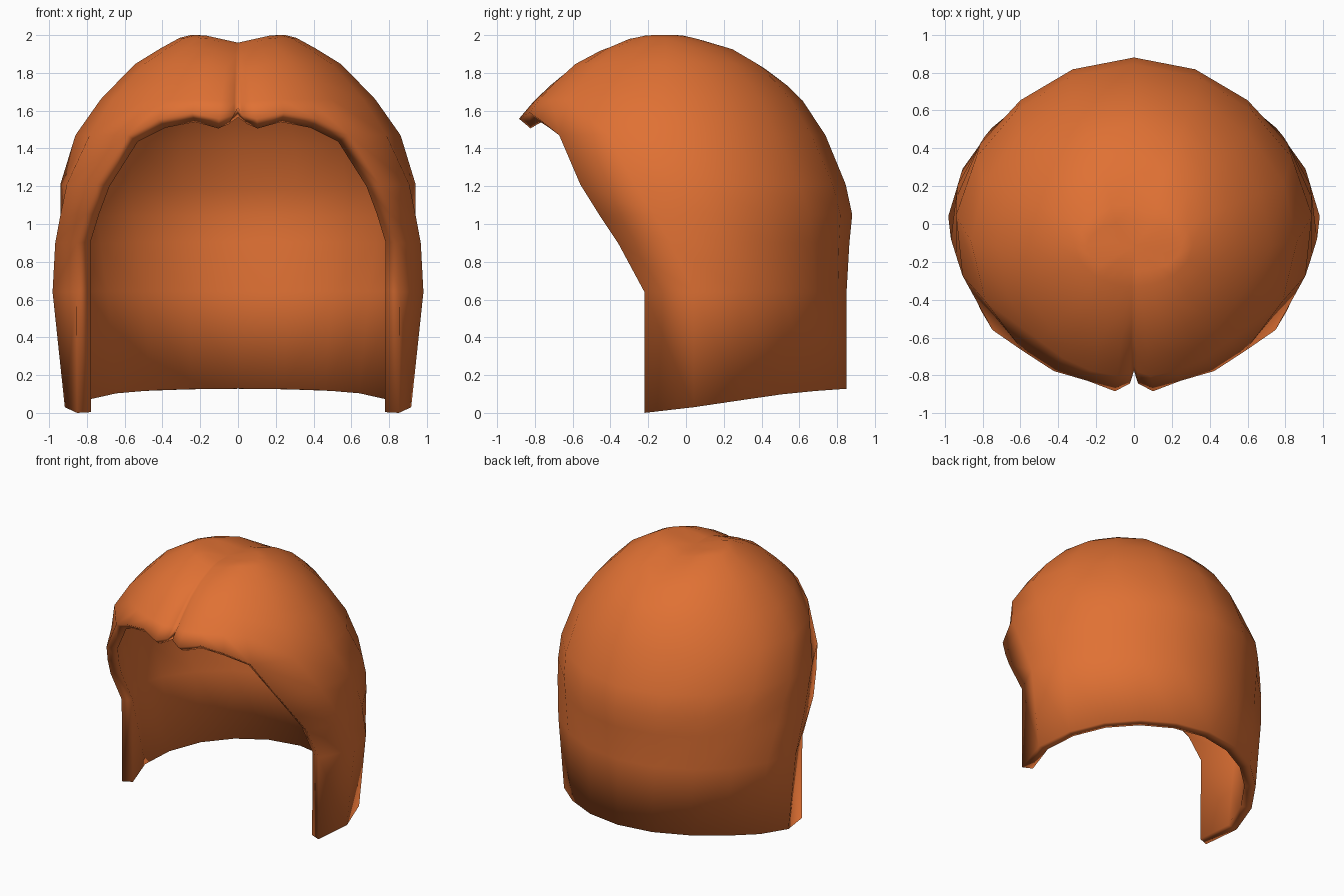
import bpy, math

cube = bpy.data.objects.get("Cube")
if cube:
    bpy.data.objects.remove(cube, do_unlink=True)

# Outer profile: height, half width, front y, back y
PROFILE = [
    (2.00, 0.25, -0.25, 0.02), (1.985, 0.31, -0.33, 0.11), (1.93, 0.41, -0.47, 0.28),
    (1.85, 0.54, -0.61, 0.42), (1.70, 0.69, -0.78, 0.59), (1.56, 0.82, -0.89, 0.685),
    (1.45, 0.87, -0.89, 0.75), (1.28, 0.94, -0.90, 0.83), (1.05, 0.955, -0.90, 0.88),
    (0.90, 0.97, -0.90, 0.865), (0.64, 0.985, -0.90, 0.85), (0.00, 0.92, -0.90, 0.85),
]
# Skirt rows: height, y of the face opening's edge, inward curl of that edge
SKIRT = [(1.21, -0.56, 1.0), (1.05, -0.46, 0.98), (0.90, -0.36, 0.955),
         (0.64, -0.22, 0.89), (0.0, -0.22, 0.95)]
HEM = [(-0.22, 0.0), (0.0, 0.025), (0.20, 0.05), (0.36, 0.08), (0.60, 0.11), (0.88, 0.13)]
FRINGE = [1.63, 1.585, 1.56, 1.59, 1.555, 1.47]  # lower edge heights of the front columns
FRONT = [0, 1.5, 7, 18, 31, 43]                  # azimuths of the front columns
SIDE = 6                                         # columns from temple to back
CAP_ROWS = [2.00, 1.985, 1.93, 1.85, 1.75, 1.66]


def clamp(v):
    return max(0.0, min(1.0, v))


def interp(table, key):
    """Linear interpolation of table rows by their first value."""
    rows = sorted(table)
    key = max(rows[0][0], min(rows[-1][0], key))
    for a, b in zip(rows, rows[1:]):
        if key <= b[0]:
            t = (key - a[0]) / (b[0] - a[0])
            return [p + (q - p) * t for p, q in zip(a[1:], b[1:])]


def groove(x, y, z):
    """Press the centre parting into the crown and the fringe."""
    top = clamp((z - 1.5) / 0.4) * clamp((0.8 - y) / 0.45)
    z -= 0.04 * clamp(1 - abs(x) / 0.18) * top
    dent = 0.02 * clamp(1 - abs(x) / 0.1) + 0.04 * clamp(1 - abs(x) / 0.03)
    y += dent * clamp((-0.45 - y) / 0.35)
    return (x, y, z)


def surface(z, azimuth, pull=1.0):
    """Point on the hair at a height and an azimuth measured from the front."""
    w, front, back = interp(PROFILE, z)
    mid, half = (front + back) / 2, (back - front) / 2
    # The back quarters are slightly flattened
    flat = 1 - 0.025 * math.sin(2 * azimuth) ** 2 if azimuth > math.pi / 2 else 1.0
    x = w * math.sin(azimuth) * pull * flat
    y = mid - half * math.cos(azimuth) * flat
    if z < 0.64:
        z += interp(HEM, y)[0] * (1 - z / 0.64)
    return groove(0.0 if abs(x) < 1e-5 else x, y, z)


def spread(start):
    """Azimuths from the opening's edge to the centre of the back."""
    return [start + (math.pi - start) * k / SIDE for k in range(SIDE + 1)]


verts = [groove(0, -0.12, 2.0)]
faces = []
temple = len(FRONT) - 1
angles = [math.radians(a) for a in FRONT[:-1]] + spread(math.radians(FRONT[-1]))
grid = []

# Crown rows, ending in the wavy fringe
for z in CAP_ROWS + [None]:
    row = []
    for j, a in enumerate(angles):
        height = z if z is not None else FRINGE[min(j, temple)]
        row.append(len(verts))
        verts.append(surface(height, a))
    grid.append(row)
faces += [(0, grid[0][j], grid[0][j + 1]) for j in range(len(angles) - 1)]

# Side and back rows, starting at the face opening and curling in along its edge
for z, edge_y, curl in SKIRT:
    w, front, back = interp(PROFILE, z)
    start = math.acos(((front + back) / 2 - edge_y) / ((back - front) / 2))
    row = [None] * temple
    for k, a in enumerate(spread(start)):
        row.append(len(verts))
        verts.append(surface(z, a, curl if k == 0 else 1.0))
    grid.append(row)

for upper, lower in zip(grid, grid[1:]):
    for j in range(len(angles) - 1):
        if lower[j] is not None:
            faces.append((upper[j], lower[j], lower[j + 1], upper[j + 1]))

mesh = bpy.data.meshes.new("hair")
mesh.from_pydata(verts, [], faces)
mesh.update()
hair = bpy.data.objects.new("hair", mesh)
bpy.context.collection.objects.link(hair)
mesh.polygons.foreach_set("use_smooth", [True] * len(mesh.polygons))

# Mirror the half and give the shell its thickness
mirror = hair.modifiers.new("mirror", 'MIRROR')
mirror.use_clip = True
mirror.merge_threshold = 0.001
shell = hair.modifiers.new("shell", 'SOLIDIFY')
shell.thickness = 0.08
shell.offset = -1

# Orange hair colour
mat = bpy.data.materials.new("orange hair")
mat.use_nodes = True
colour = (0.745, 0.165, 0.034, 1.0)
mat.diffuse_color = colour
bsdf = mat.node_tree.nodes["Principled BSDF"]
bsdf.inputs["Base Color"].default_value = colour
bsdf.inputs["Roughness"].default_value = 0.8
mesh.materials.append(mat)
